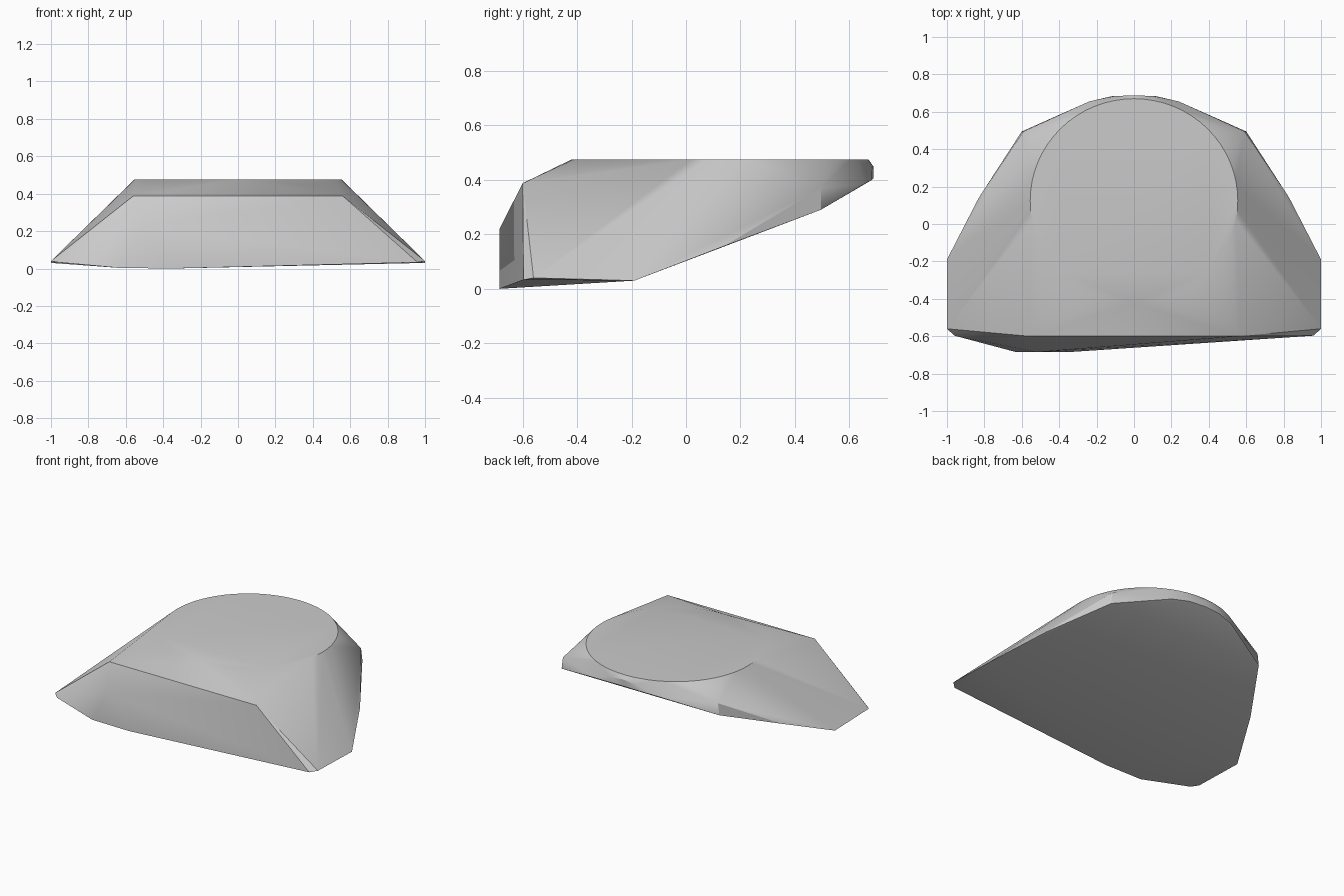
import bpy
import bmesh
from math import cos, sin, tau, radians

cube = bpy.data.objects.get("Cube")
if cube:
    bpy.data.objects.remove(cube, do_unlink=True)

# Plain grey material
grey = bpy.data.materials.new("plain_grey")
grey.use_nodes = True
colour = (0.6, 0.6, 0.6, 1)
grey.diffuse_color = colour
grey.node_tree.nodes["Principled BSDF"].inputs["Base Color"].default_value = colour

bm = bmesh.new()

# Round flat top
SEGMENTS = 64
for i in range(SEGMENTS):
    a = tau * i / SEGMENTS
    bm.verts.new((0.555 * cos(a), 0.125 + 0.545 * sin(a), 0.475))

# Corners that repeat on both sides: base, front shoulder, back
side_corners = [
    (1.0, -0.19, 0.03), (1.0, -0.56, 0.04), (0.96, -0.597, 0.033),
    (0.56, -0.6, 0.388), (0.83, 0.14, 0.157),
    (0.6, 0.495, 0.29), (0.59, 0.495, 0.37),
    (0.24, 0.655, 0.385), (0.12, 0.683, 0.40), (0.1, 0.684, 0.44),
]
for x, y, z in side_corners:
    for side in (-1, 1):
        bm.verts.new((side * x, y, z))

# Bulge low on the right of the front
for p in [(-0.63, -0.685, 0.003), (-0.35, -0.685, 0), (-0.52, -0.685, 0.22)]:
    bm.verts.new(p)

# Rounded back lip
for p in [(0, 0.688, 0.405), (0, 0.688, 0.45)]:
    bm.verts.new(p)

# Wrap everything in one convex skin
hull = bmesh.ops.convex_hull(bm, input=bm.verts)
loose = [v for v in bm.verts if not v.link_faces]
bmesh.ops.delete(bm, geom=loose, context="VERTS")
bmesh.ops.dissolve_limit(bm, angle_limit=radians(0.5), verts=bm.verts, edges=bm.edges)
bmesh.ops.recalc_face_normals(bm, faces=bm.faces)

mesh = bpy.data.meshes.new("faceted_block")
bm.to_mesh(mesh)
bm.free()
mesh.materials.append(grey)
block = bpy.data.objects.new("faceted_block", mesh)
bpy.context.collection.objects.link(block)

# Soft shading with sharp main edges
bpy.ops.object.select_all(action="DESELECT")
block.select_set(True)
bpy.context.view_layer.objects.active = block
bpy.ops.object.shade_smooth_by_angle(angle=radians(30))
